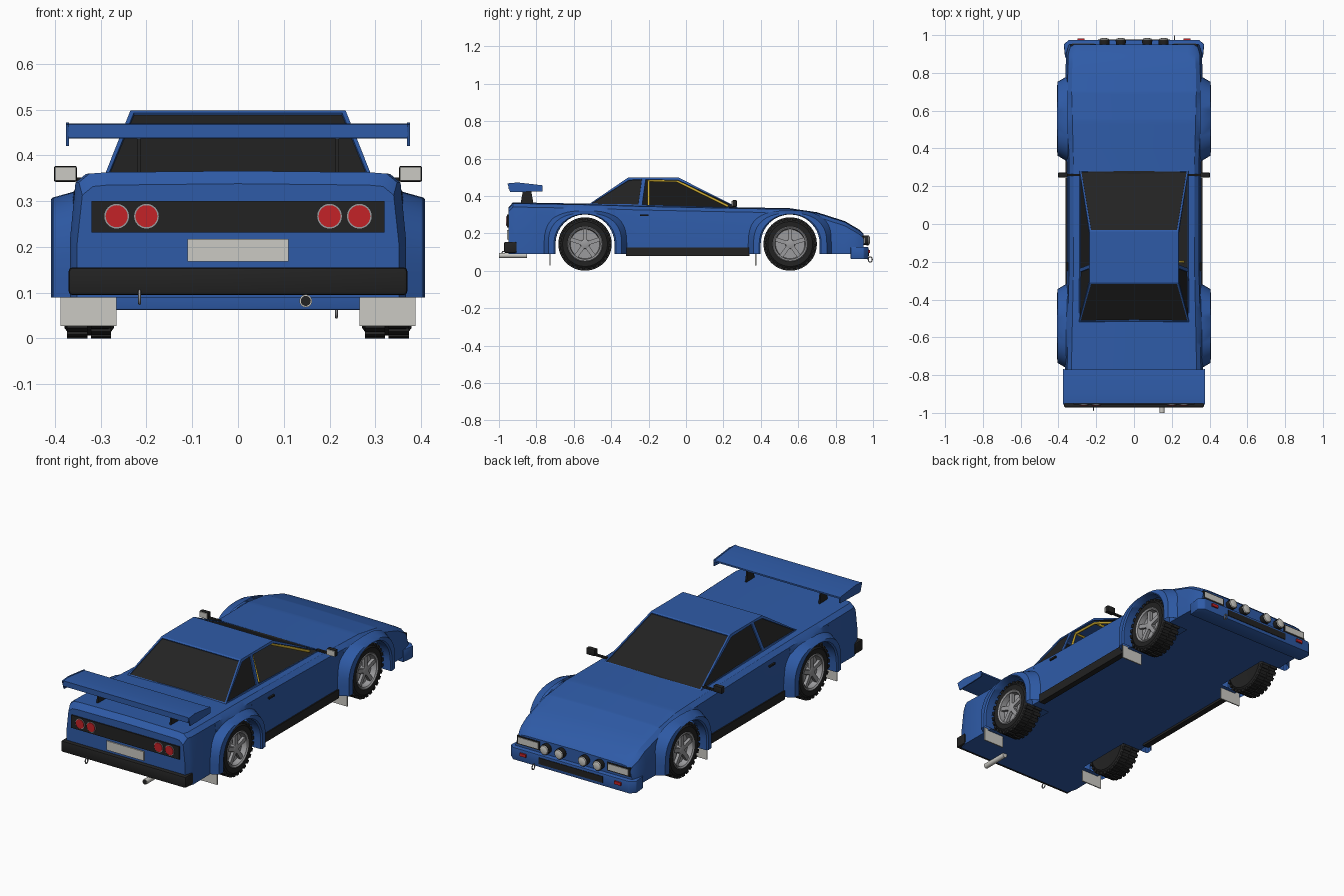
import bpy, bmesh, math
from mathutils import Vector

if "Cube" in bpy.data.objects:
    bpy.data.objects.remove(bpy.data.objects["Cube"])

def mat(name, *c):
    m = bpy.data.materials.new(name)
    m.diffuse_color = (*c, 1)
    m.use_nodes = True
    m.node_tree.nodes["Principled BSDF"].inputs["Base Color"].default_value = m.diffuse_color
    return m

BLUE = mat("blue paint", 0.028, 0.105, 0.39)
DARK = mat("black trim", 0.016, 0.016, 0.016)
PALE = mat("pale grey", 0.6, 0.59, 0.55)
METAL = mat("wheel metal", 0.33, 0.33, 0.34)
RED = mat("red lens", 0.55, 0.016, 0.02)
YELLOW = mat("yellow cage", 0.6, 0.4, 0.03)

def finish(bm, name, *mats, angle=30):
    me = bpy.data.meshes.new(name)
    bm.to_mesh(me)
    bm.free()
    for m in mats:
        me.materials.append(m)
    me.shade_smooth()
    me.set_sharp_from_angle(angle=math.radians(angle))
    ob = bpy.data.objects.new(name, me)
    bpy.context.collection.objects.link(ob)
    return ob

def box(name, m, x, y, z, bevel=0):
    bm = bmesh.new()
    bmesh.ops.create_cube(bm, size=1)
    for v in bm.verts:
        v.co = [(a[0] + a[1]) / 2 + c * (a[1] - a[0]) for a, c in zip((x, y, z), v.co)]
    if bevel:
        bmesh.ops.bevel(bm, geom=bm.edges[:], offset=bevel, segments=2, affect='EDGES', profile=0.5)
    return finish(bm, name, m)

def prism(name, m, pts, x0, x1):
    """Extrude a (y, z) outline from x0 to x1."""
    bm = bmesh.new()
    f = bm.faces.new([bm.verts.new((x0, y, z)) for y, z in pts])
    r = bmesh.ops.extrude_face_region(bm, geom=[f])
    bmesh.ops.translate(bm, verts=[v for v in r['geom'] if isinstance(v, bmesh.types.BMVert)], vec=(x1 - x0, 0, 0))
    bmesh.ops.recalc_face_normals(bm, faces=bm.faces)
    return finish(bm, name, m)

def lathe(name, m, profile, centre, axis, n=32, angle=30):
    """Spin (distance along axis, radius) points round the x or y axis."""
    bm = bmesh.new()
    rings = []
    for a, r in profile:
        ring = []
        for i in range(n):
            t = 2 * math.pi * i / n
            p = (a, r * math.cos(t), r * math.sin(t)) if axis == 'x' else (r * math.cos(t), a, r * math.sin(t))
            ring.append(bm.verts.new(Vector(centre) + Vector(p)))
        rings.append(ring)
    for p, q in zip(rings, rings[1:]):
        for i in range(n):
            bm.faces.new((p[i], p[(i + 1) % n], q[(i + 1) % n], q[i]))
    bm.faces.new(rings[0])
    bm.faces.new(rings[-1])
    bmesh.ops.recalc_face_normals(bm, faces=bm.faces)
    return finish(bm, name, m, angle=angle)

def tube(name, m, pts, r, closed=False):
    cu = bpy.data.curves.new(name, 'CURVE')
    cu.dimensions, cu.bevel_depth, cu.bevel_resolution, cu.use_fill_caps = '3D', r, 2, True
    s = cu.splines.new('POLY')
    s.points.add(len(pts) - 1)
    for p, c in zip(s.points, pts):
        p.co = (*c, 1)
    s.use_cyclic_u = closed
    cu.materials.append(m)
    bpy.context.collection.objects.link(bpy.data.objects.new(name, cu))

def lerp(table, y):
    for (a, p), (b, q) in zip(table, table[1:]):
        if y <= b:
            return p + (q - p) * max(0, (y - a) / (b - a))
    return table[-1][1]

# Body shell: cross-sections along y with open wheel arches
AXLES, ZC, R, FLOOR = (-0.54, 0.557), 0.143, 0.158, 0.09
TOP = [(-0.95, 0.335), (-0.925, 0.363), (-0.5, 0.355), (-0.25, 0.347), (0.28, 0.336), (0.55, 0.332),
       (0.7, 0.31), (0.85, 0.262), (0.93, 0.215), (0.95, 0.195)]
WIDTH = [(-0.95, 0.352), (-0.9, 0.367), (-0.7, 0.365), (-0.2, 0.355), (0.3, 0.355), (0.7, 0.365), (0.9, 0.36), (0.95, 0.345)]
stations = [y for y, _ in TOP] + [-0.9, -0.8, 0.78, 0.9]
for c in AXLES:
    stations += [c - R - 0.001, c + R + 0.001] + [c - R * math.cos(math.pi * i / 16) for i in range(17)]
stations = sorted(set(stations))
bm = bmesh.new()
for s in (1, -1):
    cols = []
    for y in stations:
        lo, edge, top, w = FLOOR, None, lerp(TOP, y), lerp(WIDTH, y)
        for c in AXLES:
            if abs(y - c) <= R + 1e-6:
                lo, edge = ZC + math.sqrt(max(0, R * R - (y - c) ** 2)), 0.25
        sh = top - 0.022
        pts = [(0, FLOOR), (edge or w, FLOOR), (w, lo), (w, (lo + sh) / 2), (w - 0.012, sh),
               (w - 0.035, top - 0.003), (0.285, top), (0, top + 0.003)]
        cols.append(([bm.verts.new((s * x, y, z)) for x, z in pts], edge))
    for (a, ea), (b, eb) in zip(cols, cols[1:]):
        for i in range(7):
            if i != 1:
                f = bm.faces.new((a[i], b[i], b[i + 1], a[i + 1]))
                if i == 6 and -0.5 < f.calc_center_median().y < 0.28:
                    f.material_index = 1      # dark cabin interior
    for col, _ in (cols[0], cols[-1]):
        bm.faces.new(col)
bmesh.ops.remove_doubles(bm, verts=bm.verts, dist=0.0002)
bmesh.ops.recalc_face_normals(bm, faces=bm.faces)
finish(bm, "body_shell", BLUE, DARK)

# Flared fenders round each arch
def arch(ry, rz, e):
    pts = [(ry, FLOOR - ZC)]
    for i in range(21):
        t = math.pi * i / 20
        c = math.cos(t)
        pts.append((ry * math.copysign(abs(c) ** e, c), rz * math.sin(t) ** e if 0 < i < 20 else 0))
    return pts + [(-ry, FLOOR - ZC)]

for s in (1, -1):
    for c in AXLES:
        bm = bmesh.new()
        rings = [[bm.verts.new((s * x, c + y, ZC + z)) for y, z in arch(ry, rz, e)] for x, ry, rz, e in
                 ((0.345, R, R, 1), (0.402, R, R, 1), (0.408, 0.166, 0.161, 0.97), (0.404, 0.196, 0.165, 0.8), (0.35, 0.228, 0.18, 0.75))]
        for p, q in zip(rings, rings[1:]):
            for i in range(len(p) - 1):
                bm.faces.new((p[i], p[i + 1], q[i + 1], q[i]))
        bmesh.ops.recalc_face_normals(bm, faces=bm.faces)
        finish(bm, "fender", BLUE, angle=40)

# Cabin with inset glass; the right door window is open
bm = bmesh.new()
def pair(x, y, z):
    return [bm.verts.new((s * x, y, z)) for s in (-1, 1)]
fb, ft = pair(0.288, 0.285, 0.335), pair(0.235, -0.04, 0.498)
rb, rt = pair(0.292, -0.52, 0.355), pair(0.235, -0.31, 0.498)
pb, pt = pair(0.290, -0.245, 0.345), pair(0.235, -0.225, 0.498)
bm.faces.new((ft[0], ft[1], pt[1], rt[1], rt[0], pt[0]))
screens = [bm.faces.new((fb[0], fb[1], ft[1], ft[0])), bm.faces.new((rb[0], rb[1], rt[1], rt[0]))]
sides = [bm.faces.new(q) for i in (0, 1) for q in
         ((rb[i], pb[i], pt[i], rt[i]), (pb[i], fb[i], ft[i], pt[i]))]
bmesh.ops.recalc_face_normals(bm, faces=bm.faces)
if screens[0].normal.z < 0:
    bmesh.ops.reverse_faces(bm, faces=bm.faces)
for faces, t in ((screens, 0.012), (sides, 0.014)):
    bmesh.ops.inset_individual(bm, faces=faces, thickness=t, depth=0)
    bmesh.ops.inset_individual(bm, faces=faces, thickness=0.001, depth=-0.005)
    for f in faces:
        f.material_index = 1
bmesh.ops.delete(bm, geom=[sides[3]], context='FACES_ONLY')
finish(bm, "cabin", BLUE, DARK, angle=15)

# Roll cage
tube("cage_hoop", YELLOW, [(-0.262, -0.2, 0.345), (-0.222, -0.2, 0.482), (0.222, -0.2, 0.482), (0.262, -0.2, 0.345)], 0.007)
for s in (1, -1):
    tube("cage_side", YELLOW, [(s * 0.222, -0.2, 0.482), (s * 0.218, -0.05, 0.48), (s * 0.262, 0.225, 0.345)], 0.007)
tube("cage_front", YELLOW, [(-0.218, -0.05, 0.48), (0.218, -0.05, 0.48)], 0.007)

# Wheels: tyre, treads, rim, spokes
for s in (1, -1):
    for c in AXLES:
        o = (s * 0.325, c, ZC)
        lathe("tyre", DARK, [(s * a, r) for a, r in ((-0.05, 0.09), (-0.054, 0.12), (-0.042, 0.136), (0.042, 0.136),
              (0.054, 0.12), (0.052, 0.092), (0.02, 0.088), (0.018, 0.02))], o, 'x', 40)
        lathe("rim", METAL, [(s * a, r) for a, r in ((0.02, 0.088), (0.053, 0.094), (0.056, 0.09), (0.05, 0.082), (0.021, 0.078))], o, 'x', 40)
        lathe("hub", METAL, [(s * 0.018, 0.026), (s * 0.044, 0.024), (s * 0.047, 0.014)], o, 'x', 16)
        for i in range(5):
            spoke = box("spoke", METAL, (-0.008, 0.008), (-0.011, 0.011), (0.018, 0.085))
            spoke.location = (s * 0.361, c, ZC)
            spoke.rotation_euler.x = 2 * math.pi * i / 5
        bm = bmesh.new()
        for i in range(28):
            for k in (-1, 1):
                t = 2 * math.pi * (i + 0.25 * k) / 28
                r = bmesh.ops.create_cube(bm, size=1)['verts']
                for v in r:
                    x, y, z = v.co.x * 0.044 + k * 0.026, v.co.y * 0.018, 0.134 + v.co.z * 0.017
                    v.co = (o[0] + x, c + y * math.cos(t) - z * math.sin(t), ZC + y * math.sin(t) + z * math.cos(t))
        finish(bm, "tyre_treads", DARK)

# Parts repeated on both sides
for s in (1, -1):
    X = lambda a, b: (min(s * a, s * b), max(s * a, s * b))
    box("side_skirt", DARK, X(0.33, 0.362), (-0.32, 0.34), (0.078, 0.125))
    for y in (-0.727, 0.373):
        box("mud_flap", PALE, X(0.265, 0.388), (y - 0.003, y + 0.003), (0.027, 0.1))
    box("mirror_housing", DARK, X(0.352, 0.402), (0.248, 0.272), (0.342, 0.377), 0.004)
    box("mirror_glass", PALE, X(0.354, 0.4), (0.244, 0.25), (0.345, 0.374))
    box("mirror_arm", DARK, X(0.285, 0.36), (0.253, 0.266), (0.343, 0.352))
    box("door_handle", DARK, X(0.35, 0.359), (-0.245, -0.2), (0.293, 0.302))
    prism("wing_support", DARK, [(-0.885, 0.355), (-0.815, 0.355), (-0.83, 0.44), (-0.87, 0.44)], s * 0.213, s * 0.221)
    prism("wing_endplate", BLUE, [(-0.955, 0.467), (-0.9, 0.472), (-0.768, 0.457), (-0.768, 0.425), (-0.94, 0.42)], s * 0.369, s * 0.376)
    for x in (0.2, 0.265):
        lathe("tail_lamp_rim", METAL, [(0, 0.027), (-0.005, 0.027)], (s * x, -0.954, 0.267), 'y', 24)
        lathe("tail_lamp", RED, [(0, 0.024), (-0.008, 0.024)], (s * x, -0.954, 0.267), 'y', 24)
    for x in (0.07, 0.157):
        lathe("spot_lamp", DARK, [(-0.03, 0.014), (-0.01, 0.026), (0.018, 0.027)], (s * x, 0.958, 0.163), 'y', 20)
        lathe("spot_lens", PALE, [(0.017, 0.025), (0.023, 0.022), (0.026, 0.012)], (s * x, 0.958, 0.163), 'y', 20)
    box("headlamp_surround", DARK, X(0.2, 0.335), (0.94, 0.953), (0.14, 0.186))
    box("headlamp", PALE, X(0.208, 0.327), (0.945, 0.956), (0.147, 0.179))
    box("indicator", RED, X(0.262, 0.3), (0.97, 0.983), (0.095, 0.111))

# Rear wing
prism("rear_wing", BLUE, [(-0.95, 0.438), (-0.95, 0.467), (-0.9, 0.47), (-0.77, 0.455), (-0.77, 0.447), (-0.88, 0.437)], -0.37, 0.37)

# Tail details
box("tail_panel", DARK, (-0.32, 0.32), (-0.956, -0.94), (0.231, 0.3))
box("number_plate", PALE, (-0.11, 0.11), (-0.956, -0.945), (0.168, 0.217))
box("rear_bumper", DARK, (-0.37, 0.37), (-0.972, -0.905), (0.095, 0.155), 0.008)
lathe("exhaust", PALE, [(0.15, 0.014), (0, 0.014)], (0.148, -1.0, 0.082), 'y', 16)
lathe("exhaust_mouth", DARK, [(0.001, 0.011), (-0.001, 0.011)], (0.148, -1.0, 0.082), 'y', 16)

# Front bumper with chamfered corners
bm = bmesh.new()
outline = [(-0.365, 0.88), (-0.372, 0.95), (-0.345, 0.975), (0.345, 0.975), (0.372, 0.95), (0.365, 0.88)]
lo, hi = ([bm.verts.new((x, y, z)) for x, y in outline] for z in (0.062, 0.128))
for i in range(6):
    bm.faces.new((lo[i], lo[i - 1], hi[i - 1], hi[i]))
bm.faces.new(lo)
bm.faces.new(hi)
bmesh.ops.recalc_face_normals(bm, faces=bm.faces)
bmesh.ops.bevel(bm, geom=bm.edges[:], offset=0.005, segments=2, affect='EDGES', profile=0.5)
finish(bm, "front_bumper", BLUE)
box("bumper_intake", DARK, (-0.19, 0.19), (0.968, 0.978), (0.08, 0.114))

# Tow hooks
for x, y, z in ((0.215, 0.985, 0.06), (-0.215, -0.975, 0.09)):
    tube("tow_hook", METAL, [(x, y + 0.011 * math.cos(i * math.pi / 6), z + 0.014 * math.sin(i * math.pi / 6)) for i in range(12)], 0.003, True)
